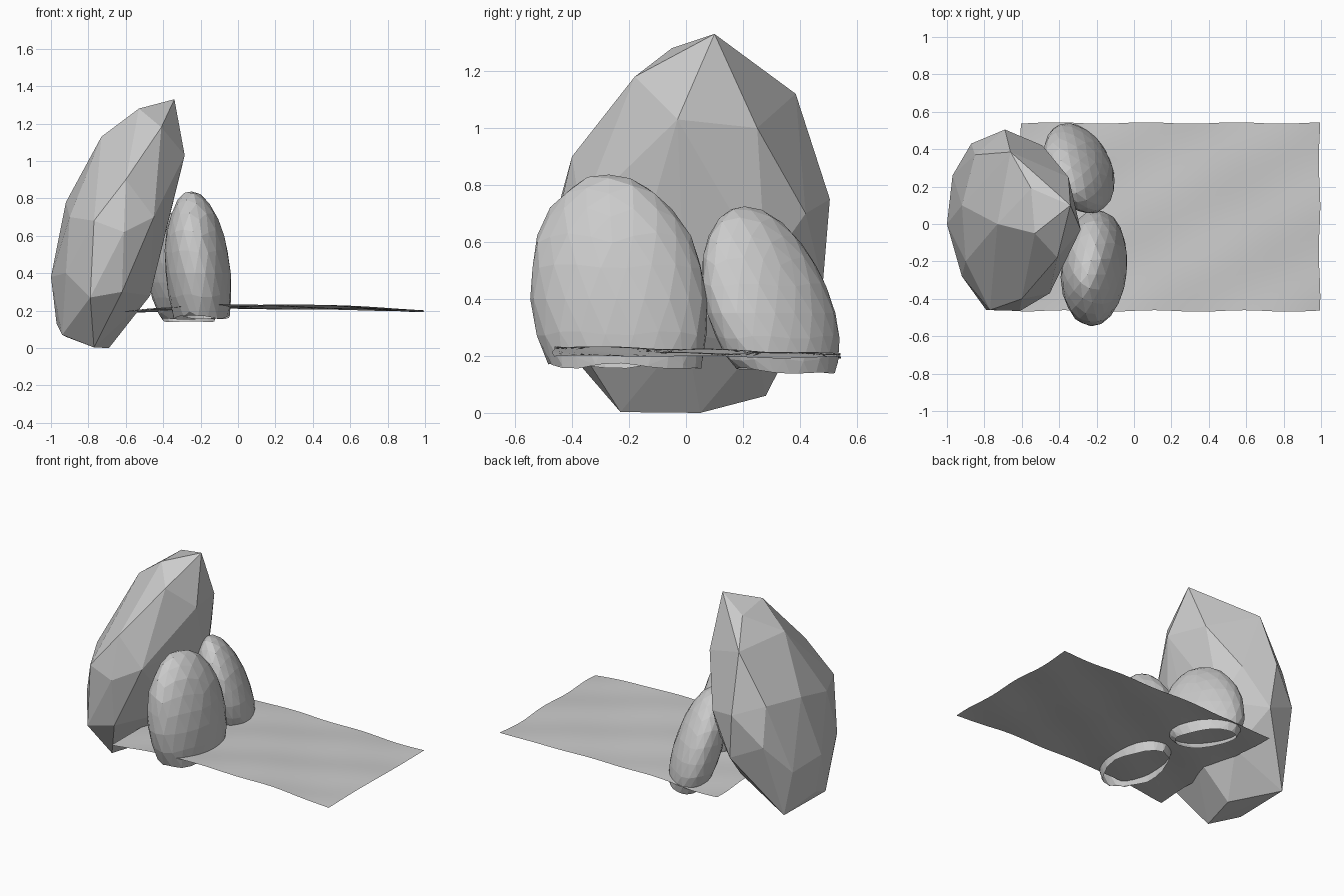
import bpy, bmesh, math, random
from mathutils import Vector

if "Cube" in bpy.data.objects:
    bpy.data.objects.remove(bpy.data.objects["Cube"])

random.seed(4)

grey = bpy.data.materials.new("stone_grey")
grey.diffuse_color = (0.6, 0.6, 0.6, 1)
grey.use_nodes = True
grey.node_tree.nodes["Principled BSDF"].inputs["Base Color"].default_value = grey.diffuse_color


def finish(name, bm, smooth=False):
    me = bpy.data.meshes.new(name)
    for f in bm.faces:
        f.smooth = smooth
    bm.to_mesh(me)
    bm.free()
    me.materials.append(grey)
    ob = bpy.data.objects.new(name, me)
    bpy.context.collection.objects.link(ob)
    return ob


# Tall leaning boulder: faceted hull around a few corner points
corners = [
    (-.34, .10, 1.33), (-.53, -.05, 1.28), (-.55, .19, 1.26), (-.73, 0, 1.13),
    (-.41, -.18, 1.18), (-.285, -.03, 1.03), (-.35, .25, 1.0), (-.66, .385, 1.12),
    (-.60, -.40, .90), (-.77, -.46, .68), (-.61, -.465, .62), (-.45, -.37, .70),
    (-.355, -.11, .75), (-.92, .10, .78), (-.90, -.20, .70), (-.79, -.46, .27),
    (-.62, -.42, .30), (-.97, .02, .13), (-1.0, 0, .38), (-.94, -.13, .07),
    (-.92, .28, .06), (-.77, -.23, .003), (-.69, .05, .0), (-.58, .25, .235),
    (-.69, .505, .75), (-.49, .42, .70), (-.87, .43, .55), (-.85, .37, .80),
    (-.97, .26, .35), (-.66, .48, .45), (-.47, 0, .28), (-.43, .28, .50),
    (-.92, -.28, .40)]
bm = bmesh.new()
for c in corners:
    bm.verts.new(c)
bmesh.ops.convex_hull(bm, input=bm.verts)
bmesh.ops.delete(bm, geom=[v for v in bm.verts if not v.link_faces], context='VERTS')
bmesh.ops.recalc_face_normals(bm, faces=bm.faces)
finish("tall_boulder", bm)


def egg_stone(name, centre, thin, wide, up, down, turn, shear, cut):
    """Faceted, leaning egg-shaped shell with an open uneven base."""
    bm = bmesh.new()
    bmesh.ops.create_icosphere(bm, subdivisions=3, radius=1)
    c, s = math.cos(turn), math.sin(turn)
    for v in bm.verts:
        p = v.co * random.uniform(0.985, 1.01)
        a, b, z = p.x * thin, p.y * wide, p.z * (up if p.z > 0 else down)
        v.co = Vector((a * c - b * s + shear[0] * z,
                       a * s + b * c + shear[1] * z, z)) + Vector(centre)
    bmesh.ops.bisect_plane(bm, geom=bm.verts[:] + bm.edges[:] + bm.faces[:],
                           plane_co=(0, 0, cut), plane_no=(0, 0, -1), clear_outer=True)
    for v in bm.verts:
        if v.is_boundary:
            v.co.z += .01 * math.sin(17 * v.co.y + 11 * v.co.x)
    finish(name, bm)


egg_stone("front_egg_stone", (-.213, -.235, .40), .175, .312, .44, .46,
          math.radians(-3), (-.08, -.08), .165)
egg_stone("back_egg_stone", (-.295, .30, .35), .15, .25, .375, .32,
          math.radians(33), (-.15, -.25), .148)

# Thin rippled ground sheet
bm = bmesh.new()
bmesh.ops.create_grid(bm, x_segments=40, y_segments=26, size=1)
for v in bm.verts:
    x = .195 + v.co.x * .797
    y = .0375 + v.co.y * .5025
    lift = .024 * math.sin(math.pi * min(1, max(0, (x + .6) / 1.6)))
    ripple = .003 * (math.sin(9 * x + 6 * y) + math.sin(13 * y - 7 * x + 1))
    edge = .004 * math.sin(13 * (x + y))
    v.co = (x + edge * abs(v.co.x) ** 8, y + edge * abs(v.co.y) ** 8,
            .197 + lift + ripple - .012 * v.co.y * (1 - v.co.x ** 4))
finish("ground_sheet", bm, smooth=True)
